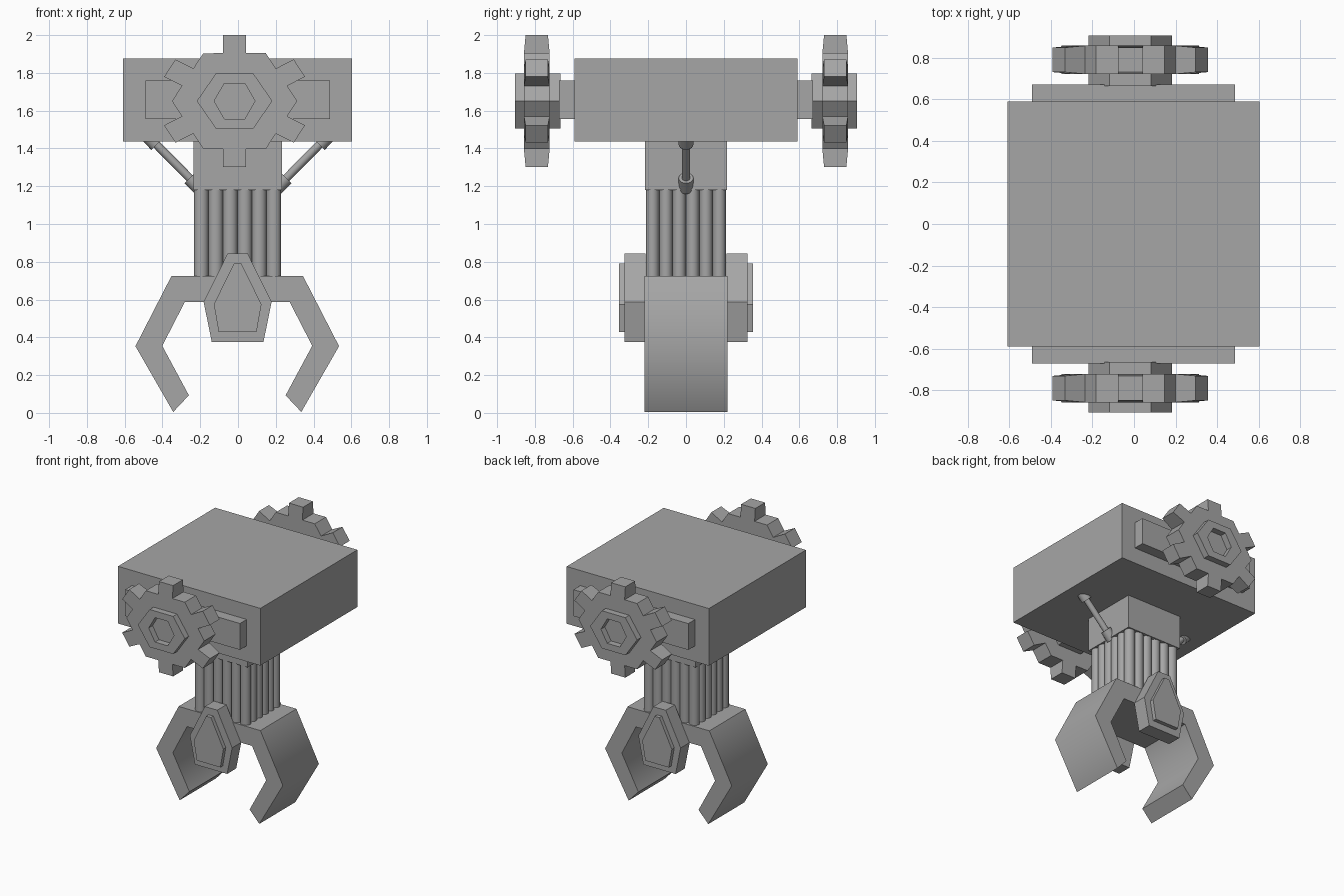
import bpy, bmesh, math
from mathutils import Vector

cube = bpy.data.objects.get("Cube")
if cube:
    bpy.data.objects.remove(cube, do_unlink=True)

# Single grey metal
GREY = (0.38, 0.38, 0.38, 1)
metal = bpy.data.materials.new("grey_metal")
metal.use_nodes = True
metal.diffuse_color = GREY
metal.node_tree.nodes["Principled BSDF"].inputs["Base Color"].default_value = GREY


def finish(bm, name, angle=30):
    bmesh.ops.recalc_face_normals(bm, faces=bm.faces)
    mesh = bpy.data.meshes.new(name)
    bm.to_mesh(mesh)
    bm.free()
    obj = bpy.data.objects.new(name, mesh)
    mesh.materials.append(metal)
    bpy.context.collection.objects.link(obj)
    bpy.ops.object.select_all(action='DESELECT')
    obj.select_set(True)
    bpy.context.view_layer.objects.active = obj
    bpy.ops.object.shade_smooth_by_angle(angle=math.radians(angle))
    return obj


def prism(outline, y0, y1):
    """Extrude an x/z outline along y; returns the mesh and its end face."""
    bm = bmesh.new()
    near = [bm.verts.new((x, y0, z)) for x, z in outline]
    far = [bm.verts.new((x, y1, z)) for x, z in outline]
    n = len(outline)
    bm.faces.new(near)
    end = bm.faces.new(far)
    for i in range(n):
        j = (i + 1) % n
        bm.faces.new((near[i], near[j], far[j], far[i]))
    return bm, end


def box(name, x0, x1, y0, y1, z0, z1):
    bm, _ = prism([(x0, z0), (x1, z0), (x1, z1), (x0, z1)], y0, y1)
    return finish(bm, name)


def add_rod(bm, a, b, radius, sides=20):
    a, b = Vector(a), Vector(b)
    axis = b - a
    ret = bmesh.ops.create_cone(bm, cap_ends=True, segments=sides, radius1=radius,
                                radius2=radius, depth=axis.length)
    turn = axis.to_track_quat('Z', 'Y')
    for v in ret["verts"]:
        v.co = turn @ v.co + (a + b) / 2


def mirrored(half, cx):
    """Complete a right-hand half outline by reflecting it."""
    return [(cx + x, z) for x, z in half] + [(cx - x, z) for x, z in reversed(half)]


# Main housing and neck block
box("housing", -0.608, 0.603, -0.59, 0.59, 1.436, 1.876)
box("neck_block", -0.235, 0.233, -0.216, 0.218, 1.18, 1.44)

# Bundle of upright pipes
bm = bmesh.new()
for i in range(6):
    for j in range(6):
        x, y = (i - 2.5) * 0.0767, (j - 2.5) * 0.0707
        ret = bmesh.ops.create_cone(bm, cap_ends=True, segments=20, radius1=1,
                                    radius2=1, depth=0.48)
        for v in ret["verts"]:
            v.co = (x - 0.003 + v.co.x * 0.0383, y + v.co.y * 0.0353, v.co.z + 0.945)
finish(bm, "pipe_bundle", 40)

# Diagonal struts with end collars
for side, s in (("right", -1), ("left", 1)):
    low, high = Vector((s * 0.235, 0, 1.222)), Vector((s * 0.447, 0, 1.436))
    along = (high - low).normalized()
    bm = bmesh.new()
    add_rod(bm, low, high, 0.022)
    add_rod(bm, low - along * 0.05, low + along * 0.03, 0.039)
    add_rod(bm, high - along * 0.022, high + along * 0.05, 0.039)
    finish(bm, side + "_strut", 40)

# Claw: cross bar with two bent fingers
claw_half = [(0.348, 0.725), (0.539, 0.353), (0.339, 0.005), (0.256, 0.093),
             (0.397, 0.355), (0.277, 0.588)]
bm, _ = prism(mirrored(claw_half, -0.004), -0.219, 0.219)
finish(bm, "claw", 60)

GX, GZ = -0.018, 1.651  # gear axle


def gear_outline():
    points = []
    for k in range(6):
        a = k * math.pi / 3
        # one tooth, then the following corner of the hexagonal body
        for u, v in ((-0.053, 0.253), (-0.053, 0.349), (0.053, 0.349), (0.053, 0.253),
                     (0.146, 0.253)):
            x = u * math.cos(a) + v * math.sin(a)
            z = v * math.cos(a) - u * math.sin(a)
            points.append((GX + x * 1.135, GZ + z))
    return points


for side, s in (("front", -1), ("back", 1)):
    box(side + "_mount", -0.49, 0.487, s * 0.58, s * 0.672, 1.557, 1.76)

    # Gear wheel with slightly tapered teeth
    bm, _ = prism(gear_outline(), s * 0.722, s * 0.858)
    for v in bm.verts:
        if math.hypot((v.co.x - GX) / 1.135, v.co.z - GZ) > 0.33:
            v.co.y = s * 0.79 + (v.co.y - s * 0.79) * 0.87
    finish(bm, side + "_gear")

    # Hexagonal hub with a recessed socket
    hexagon = [(GX + 0.2 * math.cos(k * math.pi / 3),
                GZ + 0.167 * math.sin(k * math.pi / 3)) for k in range(6)]
    bm, face = prism(hexagon, s * 0.665, s * 0.906)
    for sx, sz, depth in ((0.54, 0.65, 0), (1, 1, 0.05)):
        face = bmesh.ops.extrude_discrete_faces(bm, faces=[face])["faces"][0]
        for v in face.verts:
            v.co = (GX + (v.co.x - GX) * sx, v.co.y - s * depth, GZ + (v.co.z - GZ) * sz)
    finish(bm, side + "_hub")

    # Pivot cover on the claw with a raised panel
    cover = [(0.053, 0.844), (0.18, 0.588), (0.137, 0.376)]
    bm, _ = prism(mirrored(cover, -0.002), s * 0.215, s * 0.325)
    finish(bm, side + "_pivot_cover")
    panel = [(0.02, 0.79), (0.126, 0.575), (0.1, 0.428)]
    bm, _ = prism(mirrored(panel, -0.002), s * 0.32, s * 0.355)
    finish(bm, side + "_pivot_panel")
